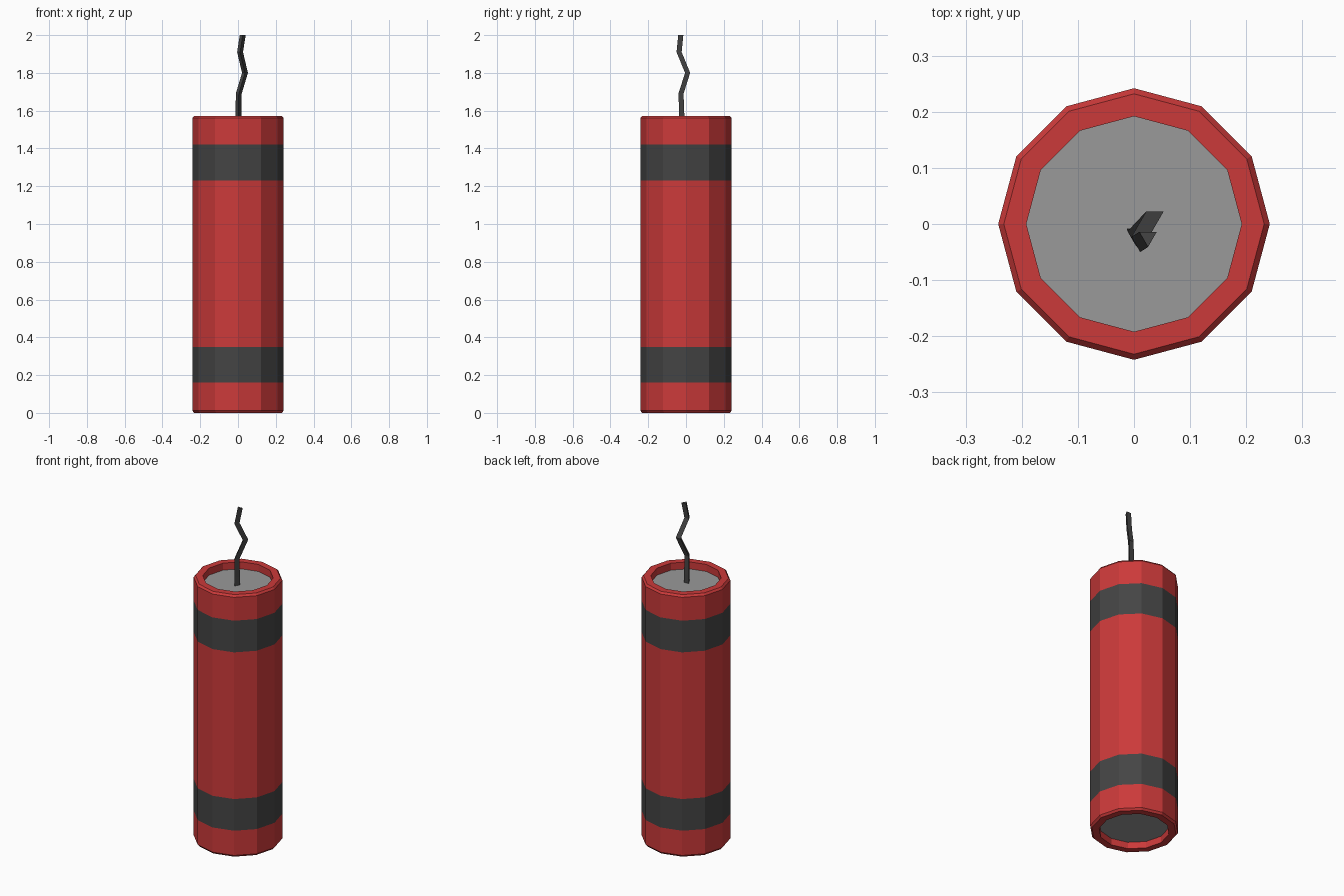
import bpy, bmesh, math

if "Cube" in bpy.data.objects:
    bpy.data.objects.remove(bpy.data.objects["Cube"])

SIDES = 12


def material(name, rgb):
    m = bpy.data.materials.new(name)
    m.diffuse_color = (*rgb, 1)
    m.use_nodes = True
    m.node_tree.nodes["Principled BSDF"].inputs["Base Color"].default_value = m.diffuse_color
    return m


red = material("red", (0.60, 0.042, 0.042))
dark = material("charcoal", (0.058, 0.058, 0.058))
grey = material("grey", (0.32, 0.32, 0.32))


def loft(name, rings, mats, closed=False):
    """Skin rings of points; cap the ends unless the loop is closed."""
    bm = bmesh.new()
    vr = [[bm.verts.new(p) for p in r] for r in rings]
    n = len(vr[0])
    pairs = list(zip(vr, vr[1:]))
    for a, b in pairs:
        for i in range(n):
            j = (i + 1) % n
            bm.faces.new((a[i], a[j], b[j], b[i]))
    bm.faces.new(vr[0][::-1])
    bm.faces.new(vr[-1])
    bmesh.ops.recalc_face_normals(bm, faces=bm.faces)
    me = bpy.data.meshes.new(name)
    bm.to_mesh(me)
    bm.free()
    for m in mats:
        me.materials.append(m)
    ob = bpy.data.objects.new(name, me)
    bpy.context.collection.objects.link(ob)
    return ob


def ring(r, z, n=SIDES, cx=0, cy=0, start=0):
    return [(cx + r * math.cos(start + math.tau * i / n),
             cy + r * math.sin(start + math.tau * i / n), z) for i in range(n)]


# Tube with recessed end discs and two flush dark bands
profile = [(0.192, 0.04), (0.192, 0), (0.232, 0), (0.242, 0.012),
           (0.242, 0.16), (0.242, 0.35), (0.242, 1.23), (0.242, 1.42),
           (0.242, 1.56), (0.232, 1.572), (0.192, 1.572), (0.192, 1.53)]
tube = loft("tube", [ring(r, z) for r, z in profile], [red, dark, grey])
for p in tube.data.polygons:
    z = p.center.z
    if len(p.vertices) == SIDES:
        p.material_index = 2
    elif 0.16 < z < 0.35 or 1.23 < z < 1.42:
        p.material_index = 1

# Crooked three-sided fuse
path = [(0.003, -0.017, 1.52), (0.003, -0.018, 1.58), (0.004, -0.022, 1.69),
        (0.037, 0.013, 1.80), (0.011, -0.032, 1.91), (0.025, -0.023, 2.0)]
loft("fuse", [ring(0.018, z, 3, x, y, -math.pi / 2) for x, y, z in path], [dark])
